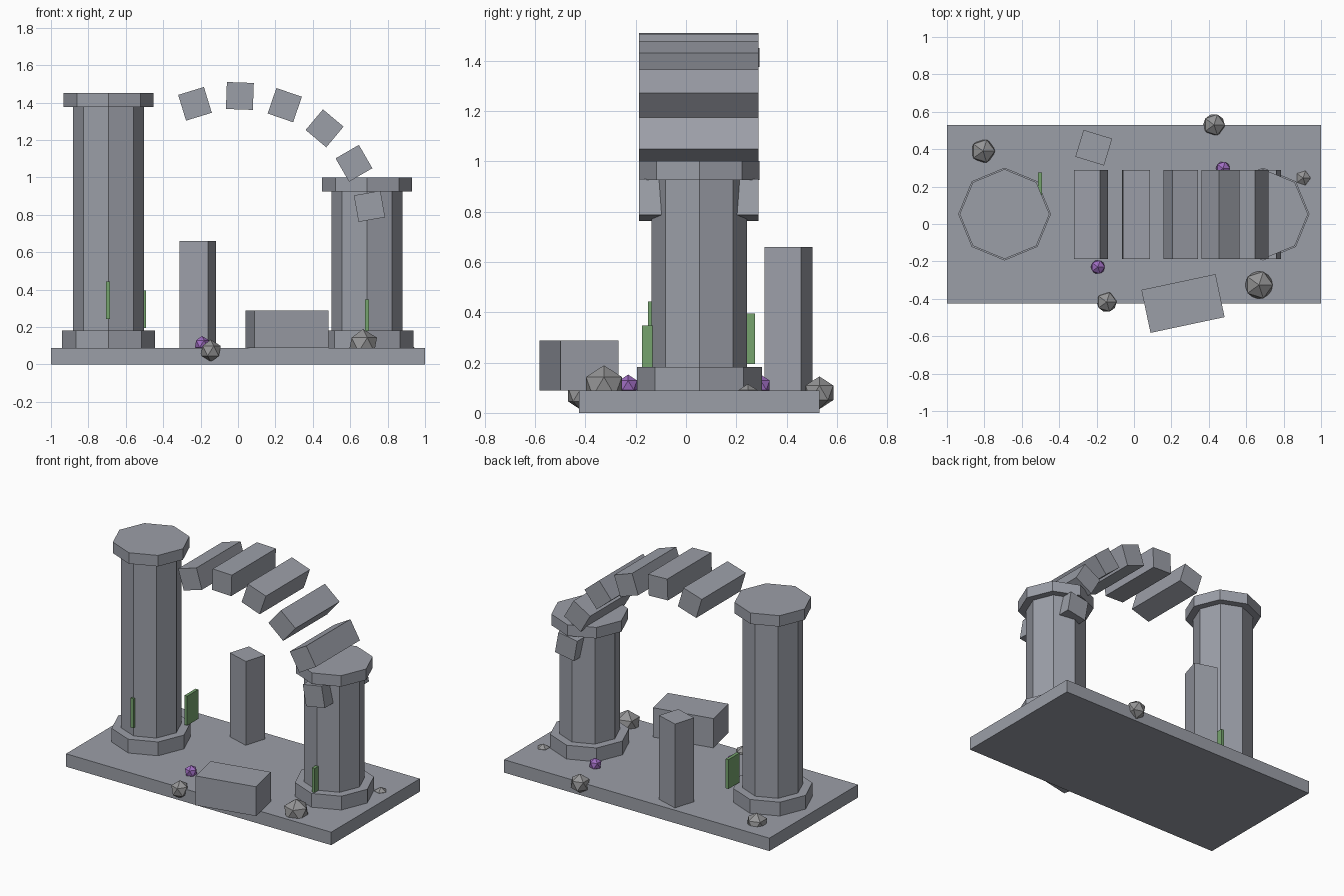
import bpy
from math import radians

cube = bpy.data.objects.get("Cube")
if cube:
    bpy.data.objects.remove(cube, do_unlink=True)


def material(name, r, g, b):
    m = bpy.data.materials.new(name)
    m.use_nodes = True
    m.diffuse_color = (r, g, b, 1)
    m.node_tree.nodes["Principled BSDF"].inputs["Base Color"].default_value = (r, g, b, 1)
    return m


STONE = material("cool grey stone", 0.33, 0.345, 0.39)
ROCK = material("neutral grey rock", 0.30, 0.30, 0.305)
LEAF = material("moss green", 0.18, 0.37, 0.155)
CRYSTAL = material("violet crystal", 0.35, 0.155, 0.54)


def finish(name, mat):
    ob = bpy.context.object
    ob.name = name
    ob.data.materials.append(mat)
    return ob


def box(name, mat, center, size, tilt=0, turn=0):
    bpy.ops.mesh.primitive_cube_add(size=1, location=center,
                                    rotation=(0, radians(tilt), radians(turn)))
    ob = finish(name, mat)
    ob.scale = size
    return ob


def octagon(name, x, radius, z0, z1):
    bpy.ops.mesh.primitive_cylinder_add(vertices=8, radius=radius, depth=z1 - z0,
                                        location=(x, MID, (z0 + z1) / 2))
    return finish(name, STONE)


def rock(name, mat, x, y, z, radius):
    bpy.ops.mesh.primitive_ico_sphere_add(subdivisions=1, radius=radius, location=(x, y, z))
    return finish(name, mat)


MID = 0.053      # depth of the arch centre line
FLOOR = 0.088    # top of the ground slab

# Ground slab
box("ground_slab", STONE, (0, MID, FLOOR / 2), (2, 0.955, FLOOR))

# Columns: plinth, shaft and cap
for side, x, top in (("right", -0.692, 1.45), ("left", 0.69, 1.0)):
    octagon(side + "_plinth", x, 0.248, FLOOR, 0.182)
    octagon(side + "_shaft", x, 0.19, 0.18, top - 0.07)
    octagon(side + "_cap", x, 0.24, top - 0.075, top)

# Broken arch stones: x, z, tilt
ARCH = [(-0.23, 1.393, -17), (0.01, 1.435, 2), (0.25, 1.386, 19),
        (0.463, 1.262, 40), (0.62, 1.075, 60), (0.703, 0.845, 80)]
for i, (x, z, tilt) in enumerate(ARCH):
    box(f"arch_stone_{i + 1}", STONE, (x, MID - 0.003, z), (0.144, 0.475, 0.144), tilt)

# Standing stump and fallen block
box("standing_block", STONE, (-0.215, 0.408, 0.374), (0.16, 0.15, 0.572), turn=-17)
box("fallen_block", STONE, (0.262, -0.425, 0.188), (0.405, 0.235, 0.2), turn=12)

# Moss strips on the columns
for i, spot in enumerate([(-0.694, -0.09, 0.342), (-0.502, 0.215, 0.295), (0.69, -0.115, 0.247)]):
    box(f"moss_strip_{i + 1}", LEAF, spot, (0.021, 0.12, 0.2))

# Scattered rubble and crystals
RUBBLE = [(-0.807, 0.39, 0.085, 0.071), (0.428, 0.53, 0.08, 0.065), (-0.146, -0.417, 0.072, 0.06),
          (0.668, -0.326, 0.105, 0.084), (0.904, 0.246, 0.07, 0.045)]
for i, spec in enumerate(RUBBLE):
    rock(f"rubble_{i + 1}", ROCK, *spec)
for i, (x, y) in enumerate([(0.476, 0.297), (-0.193, -0.23)]):
    rock(f"crystal_{i + 1}", CRYSTAL, x, y, 0.11, 0.042)
